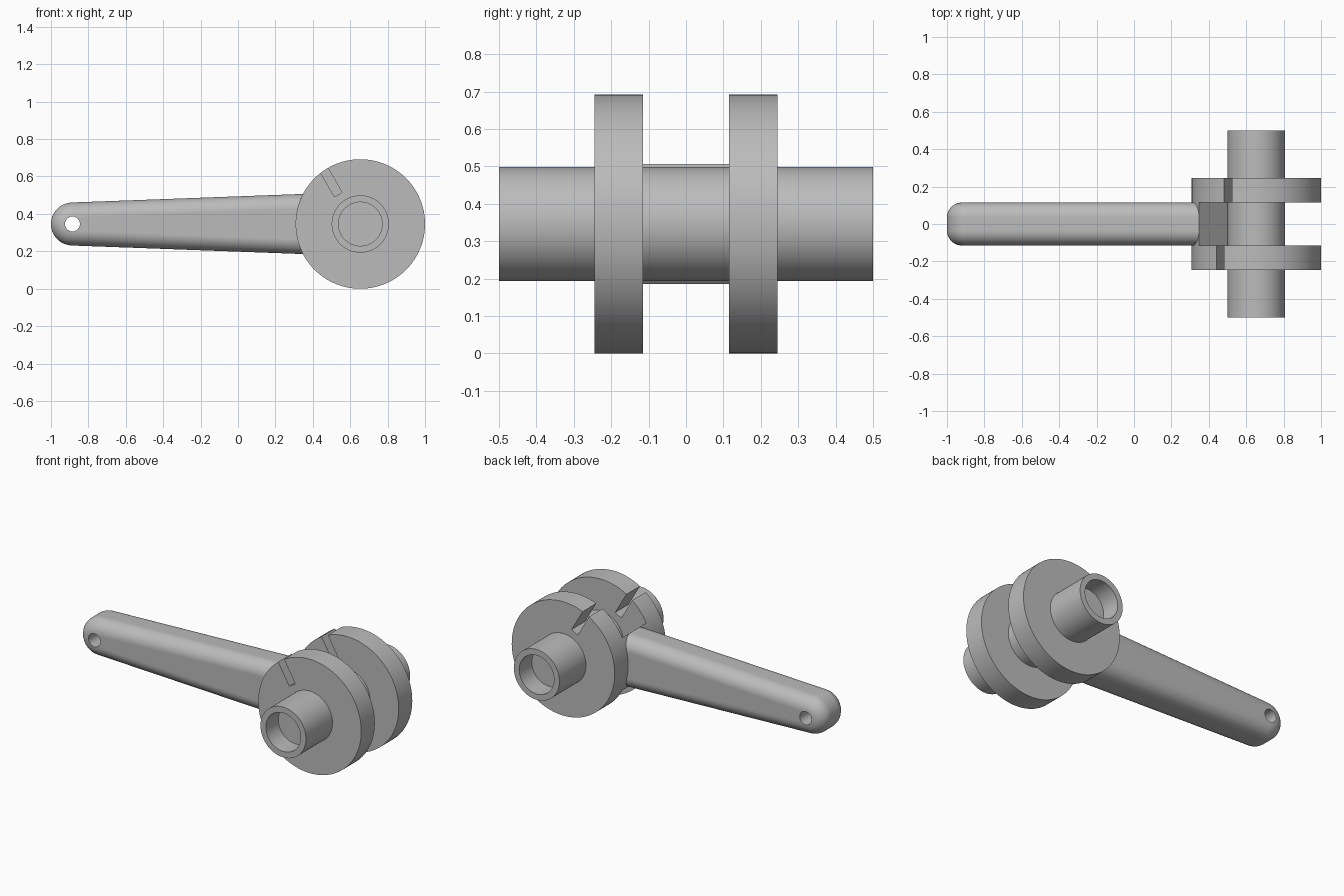
import bpy, bmesh
from math import sin, cos, pi, asin, acos, radians, sqrt

if "Cube" in bpy.data.objects:
    bpy.data.objects.remove(bpy.data.objects["Cube"])

CX, CZ = 0.654, 0.346        # shaft axis
DISC_R, SHAFT_R, BORE_R = 0.346, 0.153, 0.117
TIP_X, TIP_R = -0.885, 0.115  # rounded arm end
HALF = 0.115                  # half thickness of the arm
FILLET = 0.08
TAPER = asin((SHAFT_R - TIP_R) / (CX - TIP_X))

grey = bpy.data.materials.new("plain grey")
grey.use_nodes = True
grey.diffuse_color = (0.5, 0.5, 0.5, 1)
grey.node_tree.nodes["Principled BSDF"].inputs["Base Color"].default_value = (0.5, 0.5, 0.5, 1)


def arc(x, r, start, end, n):
    return [(x + r * cos(start + (end - start) * i / n),
             CZ + r * sin(start + (end - start) * i / n)) for i in range(n + 1)]


def circle(x, r, n=96):
    return arc(x, r, 0, 2 * pi, n)[:-1]


def loft(name, layers):
    """Join matching x-z outlines placed along y, and cap both ends."""
    bm = bmesh.new()
    rings = [[bm.verts.new((x, y, z)) for x, z in pts] for y, pts in layers]
    for a, b in zip(rings, rings[1:]):
        for i in range(len(a)):
            j = (i + 1) % len(a)
            bm.faces.new((a[i], a[j], b[j], b[i]))
    bm.faces.new(rings[0])
    bm.faces.new(rings[-1])
    bmesh.ops.recalc_face_normals(bm, faces=bm.faces)
    mesh = bpy.data.meshes.new(name)
    bm.to_mesh(mesh)
    bm.free()
    mesh.materials.append(grey)
    obj = bpy.data.objects.new(name, mesh)
    bpy.context.collection.objects.link(obj)
    return obj


def activate(obj):
    bpy.ops.object.select_all(action='DESELECT')
    obj.select_set(True)
    bpy.context.view_layer.objects.active = obj


def smooth(obj):
    activate(obj)
    bpy.ops.object.shade_smooth_by_angle(angle=radians(30))
    mod = obj.modifiers.new("weighted normals", 'WEIGHTED_NORMAL')
    mod.keep_sharp = True


def end_angle(d):
    """Angle at which the arm's edge, moved in by d, meets the disc radius."""
    return acos((SHAFT_R - d) / DISC_R) - TAPER - pi / 2


def arm_outline(d):
    a = pi / 2 + TAPER
    tip = arc(TIP_X, TIP_R - d, a, 2 * pi - a, 32)
    e = end_angle(d)
    return tip + arc(CX, DISC_R, pi - e, pi + e, 16)


# Shaft with a blind bore in each end
bore, rim = circle(CX, BORE_R), circle(CX, SHAFT_R)
smooth(loft("shaft", [(-0.38, bore), (-0.5, bore), (-0.5, rim),
                      (0.5, rim), (0.5, bore), (0.38, bore)]))


# Discs, each with a slot on one side of the same radial line
def slotted_disc(name, y0, y1, p0, p1, depth=0.195):
    tilt = radians(120)

    def point(along, across):
        return (CX + along * cos(tilt) + across * sin(tilt),
                CZ + along * sin(tilt) - across * cos(tilt))
    start, end = tilt - asin(p0 / DISC_R), tilt - asin(p1 / DISC_R) - 2 * pi
    # Travel the long way round from the left lip to the right lip
    pts = arc(CX, DISC_R, start, end + 4 * pi, 128) if start > end + 4 * pi else \
        arc(CX, DISC_R, start, end + 2 * pi + 2 * pi, 128)
    pts += [point(depth, p1), point(depth, p0)]
    smooth(loft(name, [(y0, pts), (y1, pts)]))


slotted_disc("front_disc", -0.245, -HALF, -0.047, 0)
slotted_disc("back_disc", HALF, 0.245, 0, 0.047)

# Square-edged web between the discs
e = end_angle(0)
web = arc(CX, DISC_R, pi + e, pi - e, 24) + arc(CX, SHAFT_R, pi / 2 + TAPER, -pi / 2 - TAPER, 32)
smooth(loft("web", [(-HALF, web), (HALF, web)]))

# Tapered arm with rounded edges
steps = 10
edge = [(HALF - FILLET * (1 - sin(t)), FILLET * (1 - cos(t)))
        for t in (pi / 2 * i / steps for i in range(steps + 1))]
layers = [(-y, arm_outline(d)) for y, d in reversed(edge)]
layers += [(y, arm_outline(d)) for y, d in edge]
arm = loft("arm", layers)

# Hole through the arm tip
cutter = loft("hole_cutter", [(-0.3, circle(TIP_X, 0.04, 48)), (0.3, circle(TIP_X, 0.04, 48))])
cutter.hide_render = True
mod = arm.modifiers.new("hole", 'BOOLEAN')
mod.object = cutter
mod.operation = 'DIFFERENCE'
mod.solver = 'EXACT'
activate(arm)
bpy.ops.object.modifier_apply(modifier="hole")
bpy.data.objects.remove(cutter)
smooth(arm)
